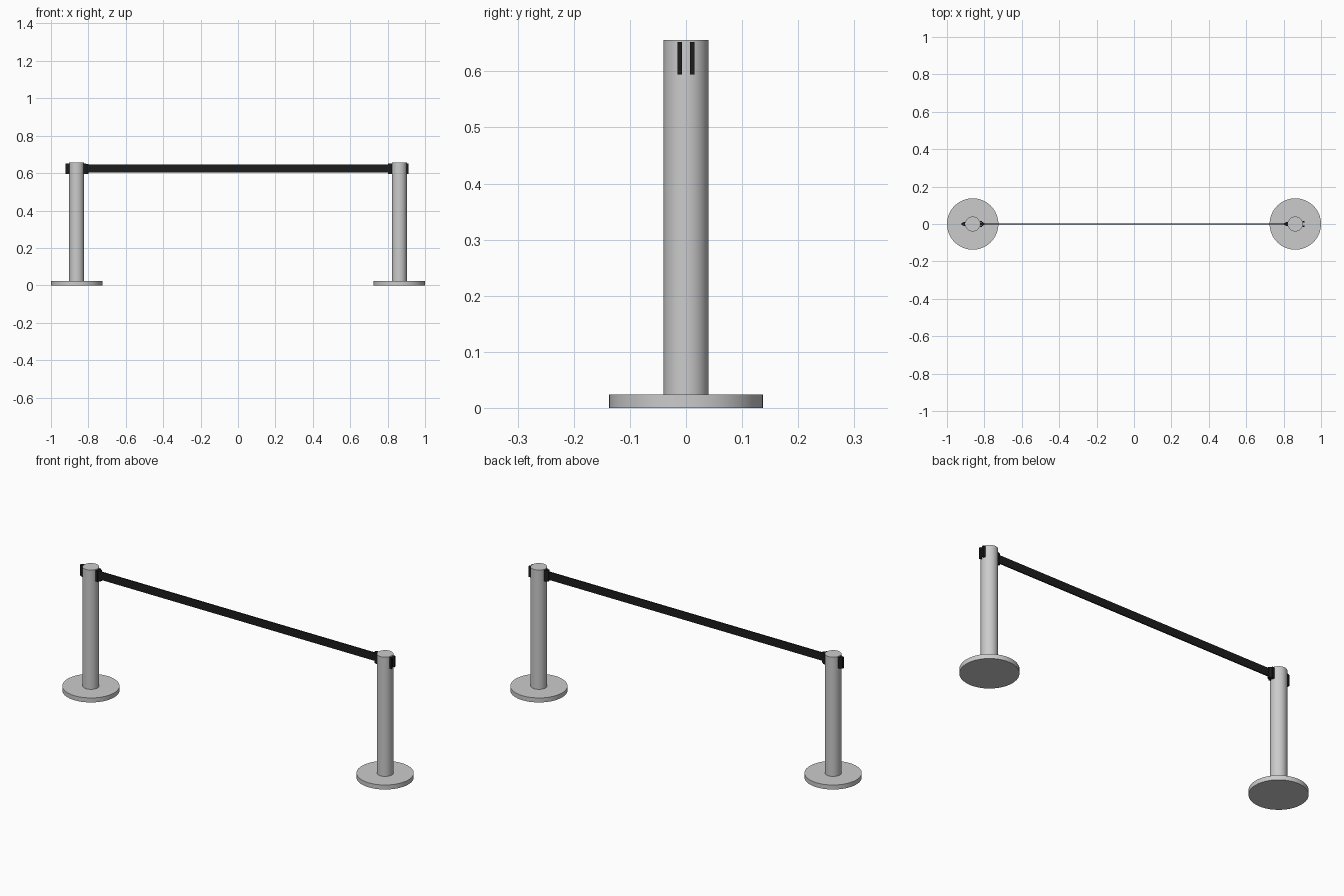
import bpy, bmesh, math

if "Cube" in bpy.data.objects:
    bpy.data.objects.remove(bpy.data.objects["Cube"])

black = bpy.data.materials.new("black_plastic")
black.diffuse_color = (0.012, 0.012, 0.012, 1)
black.use_nodes = True
black.node_tree.nodes["Principled BSDF"].inputs["Base Color"].default_value = black.diffuse_color

POST_X, POST_R, BASE_R = 0.8625, 0.04, 0.1375
TOP, BASE_H = 0.656, 0.024


def cylinder(name, x, r, z0, z1):
    bpy.ops.mesh.primitive_cylinder_add(vertices=48, radius=r, depth=z1 - z0,
                                        location=(x, 0, (z0 + z1) / 2))
    bpy.context.object.name = name
    bpy.ops.object.shade_smooth_by_angle(angle=math.radians(30))


def prism(name, outline, z0, z1):
    """Black part: an xy outline extruded upwards."""
    bm = bmesh.new()
    face = bm.faces.new([bm.verts.new((x, y, z0)) for x, y in outline])
    top = bmesh.ops.extrude_face_region(bm, geom=[face])["geom"]
    bmesh.ops.translate(bm, vec=(0, 0, z1 - z0),
                        verts=[v for v in top if isinstance(v, bmesh.types.BMVert)])
    bmesh.ops.recalc_face_normals(bm, faces=bm.faces)
    mesh = bpy.data.meshes.new(name)
    bm.to_mesh(mesh)
    bm.free()
    mesh.materials.append(black)
    ob = bpy.data.objects.new(name, mesh)
    bpy.context.collection.objects.link(ob)


def box(x0, x1, y0, y1):
    return [(x0, y0), (x1, y0), (x1, y1), (x0, y1)]


for side, x in (("left", -POST_X), ("right", POST_X)):
    # Floor disc and upright
    cylinder(side + "_base", x, BASE_R, 0, BASE_H)
    cylinder(side + "_post", x, POST_R, BASE_H, TOP)
    # Tapered belt outlet on the -x side
    prism(side + "_outlet",
          [(x - 0.034, -0.012), (x - 0.042, -0.012), (x - 0.060, -0.005),
           (x - 0.060, 0.005), (x - 0.042, 0.012), (x - 0.034, 0.012)], 0.594, 0.652)
    # Pair of receiver rails on the +x side
    for tag, s in (("front", -1), ("back", 1)):
        prism(f"{side}_{tag}_rail", box(x + 0.034, x + 0.049, s * 0.007, s * 0.015),
              0.594, 0.652)

# Belt end clip held in the left receiver
cx = -POST_X + POST_R
prism("belt_clip", [(cx - 0.004, -0.0065), (cx + 0.010, -0.0065), (cx + 0.010, -0.012),
                    (cx + 0.022, -0.005), (cx + 0.022, 0.005), (cx + 0.010, 0.012),
                    (cx + 0.010, 0.0065), (cx - 0.004, 0.0065)], 0.596, 0.650)

# Belt between the posts
prism("belt", box(-0.803, 0.805, -0.003, 0.003), 0.603, 0.645)
